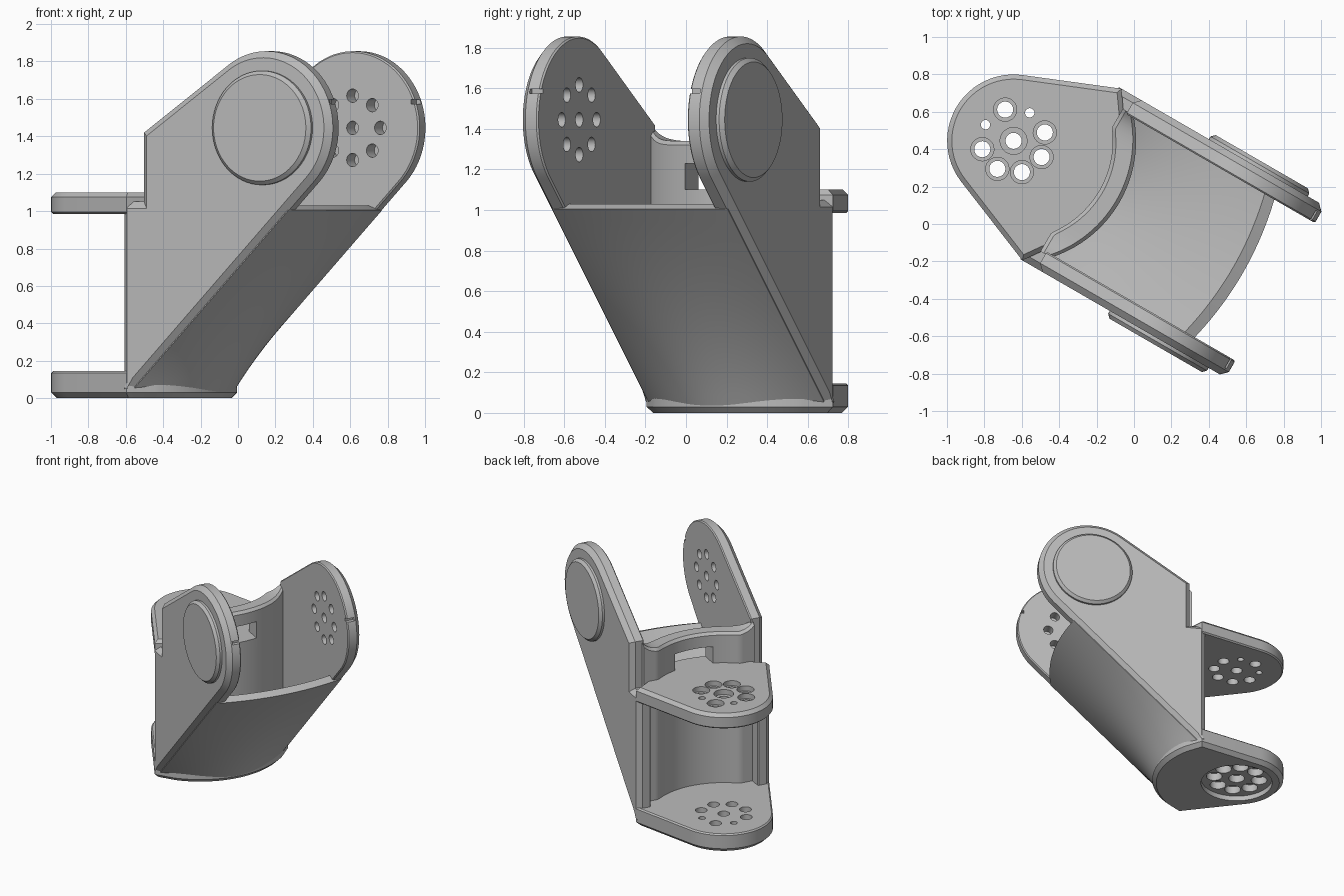
import bpy, bmesh, math
from mathutils import Matrix, Vector
from mathutils.geometry import convex_hull_2d

if "Cube" in bpy.data.objects:
    bpy.data.objects.remove(bpy.data.objects["Cube"])

grey = bpy.data.materials.new("plain grey")
grey.use_nodes = True
grey.diffuse_color = (0.5, 0.5, 0.5, 1)
grey.node_tree.nodes["Principled BSDF"].inputs["Base Color"].default_value = grey.diffuse_color

# The bracket is drawn along its own axis, then turned into place
PLACE = Matrix.Rotation(math.radians(-30), 4, "Z") @ Matrix.Translation((0, 0.063, 0))
PIVOT, TAB_R = -0.78, 0.355          # vertical joint axis and tab radius
ARM_U, ARM_Z, ARM_R = 0.425, 1.445, 0.41   # horizontal joint axis and arm radius
IN, OUT = 0.425, 0.53                # inner and outer half widths
HEEL = -0.44                         # where the sloped front edge meets the ground


def finish(bm, name):
    bmesh.ops.recalc_face_normals(bm, faces=bm.faces)
    bm.transform(PLACE)
    mesh = bpy.data.meshes.new(name)
    bm.to_mesh(mesh)
    bm.free()
    mesh.materials.append(grey)
    obj = bpy.data.objects.new(name, mesh)
    bpy.context.collection.objects.link(obj)
    return obj


def add_prism(bm, outline, lo, hi, axis="Z", chamfer=(0, 0)):
    """Extrude a 2D outline along an axis, with chamfered ends."""
    a, b = lo + chamfer[0], hi - chamfer[1]
    place = (lambda p, h: (p[0], p[1], h)) if axis == "Z" else (lambda p, h: (p[0], h, p[1]))
    low = [bm.verts.new(place(p, a)) for p in outline]
    high = [bm.verts.new(place(p, b)) for p in outline]
    caps = [bm.faces.new(low), bm.faces.new(high)]
    sides = []
    for i in range(len(low)):
        sides.append(bm.faces.new((low[i - 1], low[i], high[i], high[i - 1])))
    bmesh.ops.recalc_face_normals(bm, faces=caps + sides)
    for cap, c in zip(caps, chamfer):
        if c:
            bmesh.ops.inset_region(bm, faces=[cap], thickness=c, depth=c, use_even_offset=True)


def prism(name, *args, **kw):
    bm = bmesh.new()
    add_prism(bm, *args, **kw)
    return finish(bm, name)


def loft(name, sections):
    """Skin a row of closed sections and cap both ends."""
    bm = bmesh.new()
    rows = [[bm.verts.new(p) for p in s] for s in sections]
    for a, b in zip(rows, rows[1:]):
        for i in range(len(a)):
            bm.faces.new((a[i - 1], a[i], b[i], b[i - 1]))
    bm.faces.new(rows[0])
    bm.faces.new(rows[-1])
    return finish(bm, name)


def arc(cx, cy, r, start=0, end=360, n=64):
    full = end - start == 360
    steps = n if full else n + 1
    angles = [math.radians(start + (end - start) * i / n) for i in range(steps)]
    return [(cx + r * math.cos(t), cy + r * math.sin(t)) for t in angles]


def hull(points):
    return [points[i] for i in convex_hull_2d([Vector(p) for p in points])]


def box(x0, x1, y0, y1):
    return [(x0, y0), (x1, y0), (x1, y1), (x0, y1)]


def cut(obj, shapes):
    """Subtract a set of prisms from an object."""
    bm = bmesh.new()
    for s in shapes:
        add_prism(bm, *s)
    cutter = finish(bm, "cutter")
    cutter.hide_render = True
    mod = obj.modifiers.new("cut", "BOOLEAN")
    mod.object, mod.operation, mod.solver = cutter, "DIFFERENCE", "EXACT"
    bpy.context.view_layer.objects.active = obj
    bpy.ops.object.modifier_apply(modifier=mod.name)
    bpy.data.objects.remove(cutter)


def ring(cx, cy, radius, first):
    """A centre point and eight points around it."""
    return [(cx, cy)] + arc(cx, cy, radius, first, first + 360, 8)


parts = []

# Tabs around the vertical joint
def tab_outline(front_r):
    return hull(arc(PIVOT, 0, TAB_R) + [(-0.42, OUT), (-0.42, -OUT)]
                + arc(PIVOT, 0, front_r, -42, 42, 32))


lower_tab = prism("lower_tab", tab_outline(0.64), 0, 0.145, chamfer=(0.03, 0.01))
upper_tab = prism("upper_tab", tab_outline(0.6), 0.985, 1.1, chamfer=(0.01, 0.025))
spots = ring(PIVOT, 0, 0.173, 45)
small = (2, 4)                       # two ring holes stay narrow
through = [(arc(*p, 0.025 if i in small else 0.043, n=24), -0.1, 1.2) for i, p in enumerate(spots)]
bores = [(i, p) for i, p in enumerate(spots) if i not in small]
cut(upper_tab, through)
cut(upper_tab, [(arc(*p, 0.072 if i == 0 else 0.062, n=32), 1.06, 1.2) for i, p in bores])
cut(lower_tab, through)
cut(lower_tab, [(arc(*p, 0.06, n=32), -0.1, 0.1) for p in spots])
cut(lower_tab, [(arc(PIVOT, 0, 0.27), -0.1, 0.04)])
parts += [lower_tab, upper_tab]

# Side arms with round caps and blind screw holes
side = arc(ARM_U, ARM_Z, ARM_R, -45, 125, 48)
side += [(-0.33, 1.42), (-0.33, 1.05), (-0.45, 1.05), (-0.45, 0.02), (HEEL + 0.02, 0.02)]
for name, s in (("left", 1), ("right", -1)):
    lo, hi = sorted((s * IN, s * OUT))
    ends = (0.008, 0.035) if s > 0 else (0.035, 0.008)
    arm = prism(name + "_arm", side, lo, hi, axis="Y", chamfer=ends)
    holes = [(arc(*p, 0.036, n=24), *sorted((s * 0.35, s * 0.51)), "Y")
             for p in ring(ARM_U, ARM_Z, 0.172, 0)]
    cut(arm, holes)
    cut(arm, [(box(0.785, 0.88, 1.573, 1.597), *sorted((s * 0.4, s * 0.485)), "Y")])
    lo, hi = sorted((s * (OUT - 0.01), s * 0.567))
    ends = (0, 0.02) if s > 0 else (0.02, 0)
    cap = prism(name + "_round_cap", arc(ARM_U, ARM_Z, 0.305), lo, hi, axis="Y", chamfer=ends)
    parts += [arm, cap]

# Curved wall behind the vertical joint, with a slot
sections = []
for i in range(41):
    v = 0.44 * (i / 20 - 1)
    inner = PIVOT + math.sqrt(0.53 ** 2 - v * v)
    outer = PIVOT + math.sqrt(0.655 ** 2 - v * v)
    inner = max(inner, -0.36)
    top = 1.34 + 0.06 * abs(v / 0.44) ** 8
    sections.append([(inner, v, 0.1), (inner, v, top - 0.02), (inner + 0.02, v, top),
                     (outer - 0.02, v, top), (outer, v, top - 0.02), (outer, v, 0.1)])
wall = loft("joint_wall", sections)
cut(wall, [(box(-0.4, 0.1, -0.15, 0.15), 1.1, 1.23)])
parts.append(wall)

# Sloped shell that joins the arms, rounder at the foot and flatter at the lip
def slope(z, t):
    bulge = 0.07 + 0.21 * (1 - z / 1.03) ** 2.2
    return HEEL + z + bulge * (1 - t * t)


sections = []
ROWS = 16
for i in range(41):
    t = i / 20 - 1
    v = 0.5 * t
    front = [0.03 + 0.975 * k / ROWS for k in range(ROWS + 1)]
    back = [1.03 - 0.93 * k / ROWS for k in range(ROWS + 1)]
    sections.append([(slope(z, t), v, z) for z in front]
                    + [(slope(z, t) - 0.085, v, z) for z in back])
parts.append(loft("front_shell", sections))

# Smooth the round faces and keep the chamfers crisp
bpy.ops.object.select_all(action="DESELECT")
for p in parts:
    p.select_set(True)
bpy.context.view_layer.objects.active = parts[0]
bpy.ops.object.shade_smooth_by_angle(angle=math.radians(28))
